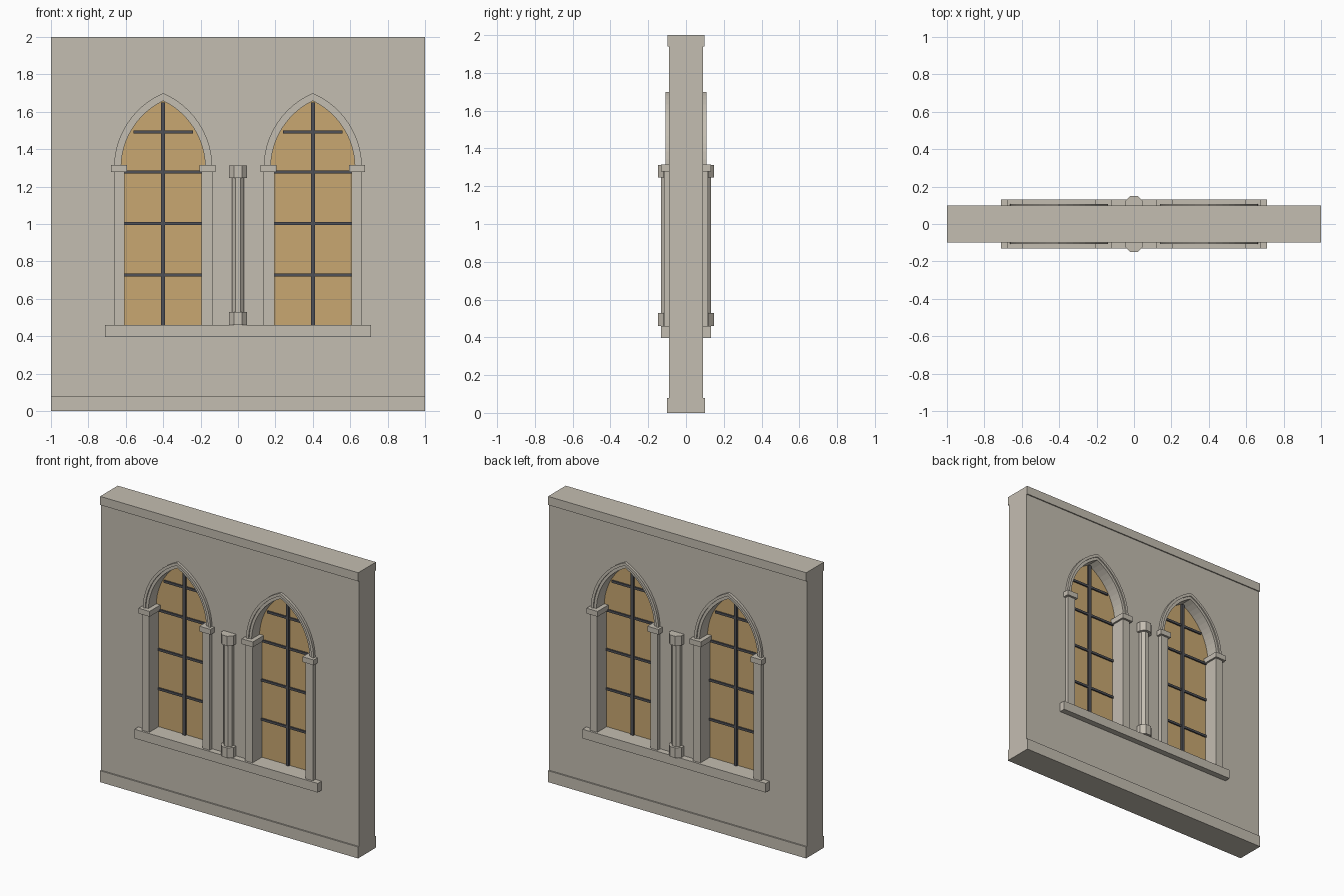
import bpy, bmesh, math
from mathutils import Matrix

if "Cube" in bpy.data.objects:
    bpy.data.objects.remove(bpy.data.objects["Cube"])


def material(name, rgb):
    m = bpy.data.materials.new(name)
    m.diffuse_color = (*rgb, 1)
    m.use_nodes = True
    m.node_tree.nodes["Principled BSDF"].inputs["Base Color"].default_value = m.diffuse_color
    return m


STONE = material("pale_stone", (0.55, 0.51, 0.44))
GLASS = material("amber_glass", (0.58, 0.39, 0.165))
LEAD = material("dark_lead", (0.08, 0.083, 0.095))
SPRING, CENTRE = 1.30, 0.1725   # arch springing height, offset of arc centres
SILL_TOP = 0.46


def finish(name, bm, mat):
    bmesh.ops.recalc_face_normals(bm, faces=bm.faces)
    me = bpy.data.meshes.new(name)
    bm.to_mesh(me)
    bm.free()
    me.materials.append(mat)
    ob = bpy.data.objects.new(name, me)
    bpy.context.collection.objects.link(ob)
    return ob


def prism(name, pts, half, mat):
    """Extrude an x-z outline from y = -half to y = +half."""
    bm = bmesh.new()
    face = bm.faces.new([bm.verts.new((x, -half, z)) for x, z in pts])
    new = bmesh.ops.extrude_face_region(bm, geom=[face])["geom"]
    bmesh.ops.translate(bm, vec=(0, 2 * half, 0),
                        verts=[v for v in new if isinstance(v, bmesh.types.BMVert)])
    return finish(name, bm, mat)


def box(name, x0, x1, half, z0, z1, mat):
    return prism(name, [(x0, z0), (x1, z0), (x1, z1), (x0, z1)], half, mat)


def arch(cx, w, n=12):
    """Pointed arch from the right springing over the apex to the left."""
    r = w + CENTRE
    top = math.acos(CENTRE / r)
    right = [(r * math.cos(top * i / n) - CENTRE, r * math.sin(top * i / n)) for i in range(n + 1)]
    pts = right + [(-x, z) for x, z in right[-2::-1]]
    return [(cx + x, SPRING + z) for x, z in pts]


def lancet(cx, w, z0):
    return [(cx - w, z0), (cx + w, z0)] + arch(cx, w)


# wall with a plinth and a top band, profile swept along x
half_profile = [(0.10, 0), (0.10, 0.08), (0.09, 0.08), (0.09, 1.94), (0.098, 1.94), (0.098, 2)]
bm = bmesh.new()
outline = half_profile + [(-y, z) for y, z in reversed(half_profile)]
face = bm.faces.new([bm.verts.new((-1, y, z)) for y, z in outline])
new = bmesh.ops.extrude_face_region(bm, geom=[face])["geom"]
bmesh.ops.translate(bm, vec=(2, 0, 0), verts=[v for v in new if isinstance(v, bmesh.types.BMVert)])
wall = finish("wall", bm, STONE)

# sill shared by both windows
box("sill", -0.71, 0.71, 0.132, 0.396, SILL_TOP, STONE)

for side, cx in (("left", -0.4), ("right", 0.4)):
    # opening through the wall
    cutter = prism(side + "_opening_cutter", lancet(cx, 0.225, 0.44), 0.3, STONE)
    cutter.hide_render = True
    cutter.hide_viewport = True
    cut = wall.modifiers.new(side + "_opening", "BOOLEAN")
    cut.operation, cut.solver, cut.object = "DIFFERENCE", "EXACT", cutter

    # glazing
    prism(side + "_glass", lancet(cx, 0.226, 0.45), 0.012, GLASS)
    box(side + "_mullion_bar", cx - 0.011, cx + 0.011, 0.026, 0.45, 1.65, LEAD)
    for i, (z, w) in enumerate(((0.728, 0.208), (1.003, 0.208), (1.279, 0.208), (1.492, 0.16))):
        box(f"{side}_glazing_bar_{i + 1}", cx - w, cx + w, 0.022, z - 0.008, z + 0.008, LEAD)

    # stepped arch moulding
    for part, w_out, w_in, half in (("outer", 0.263, 0.244, 0.108), ("inner", 0.244, 0.225, 0.100)):
        prism(f"{side}_{part}_arch_moulding", arch(cx, w_out) + arch(cx, w_in)[::-1], half, STONE)

    # jambs and their capitals
    for s, where in ((-1, "left"), (1, "right")):
        a, b = sorted((cx + s * 0.206, cx + s * 0.263))
        box(f"{side}_window_{where}_jamb", a, b, 0.117, 0.45, 1.285, STONE)
        a, b = sorted((cx + s * 0.193, cx + s * 0.279))
        box(f"{side}_window_{where}_capital", a, b, 0.132, 1.279, 1.316, STONE)

# half-engaged columns on both faces
for y, where in ((-0.1, "front"), (0.1, "back")):
    for part, r, z0, z1, n in (("base", 0.053, SILL_TOP, 0.53, 8),
                               ("shaft", 0.034, 0.53, 1.245, 8),
                               ("capital", 0.053, 1.245, 1.312, 8)):
        bm = bmesh.new()
        bmesh.ops.create_cone(bm, cap_ends=True, segments=n, radius1=r, radius2=r, depth=z1 - z0,
                              matrix=Matrix.Translation((0, y, (z0 + z1) / 2))
                              @ Matrix.Rotation(math.pi / n, 4, "Z"))
        finish(f"{where}_column_{part}", bm, STONE)
